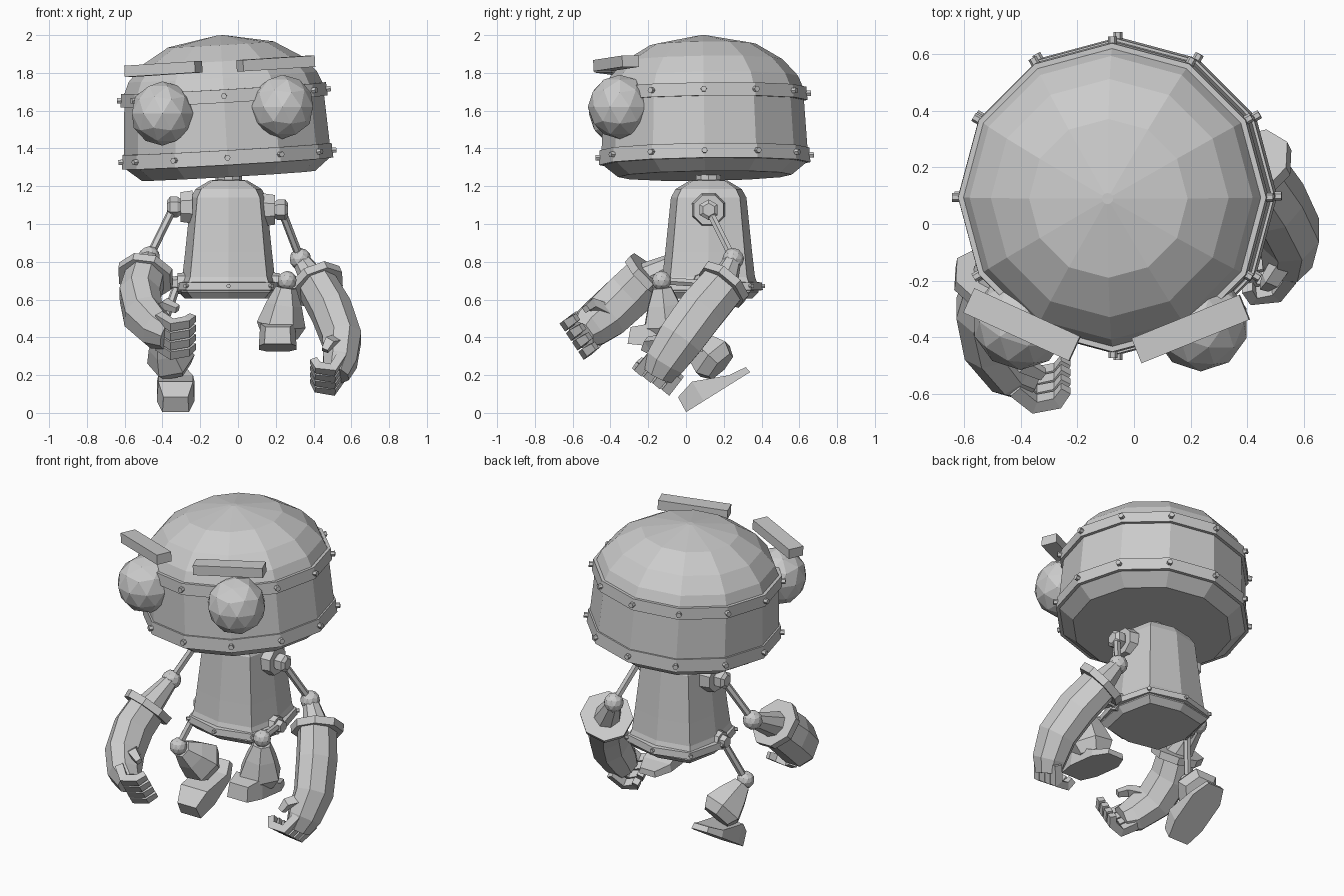
import bpy, bmesh, math
from mathutils import Vector, Matrix, Euler

if bpy.data.objects.get("Cube"):
    bpy.data.objects.remove(bpy.data.objects["Cube"])

GREY = (0.6, 0.6, 0.6, 1.0)
metal = bpy.data.materials.new("plain grey metal")
metal.use_nodes = True
metal.diffuse_color = GREY
metal.node_tree.nodes["Principled BSDF"].inputs["Base Color"].default_value = GREY


def finish(name, bm, matrix=None):
    """Turn a bmesh into a named, flat-shaded object."""
    if matrix is not None:
        bm.transform(matrix)
    bmesh.ops.recalc_face_normals(bm, faces=bm.faces)
    mesh = bpy.data.meshes.new(name)
    bm.to_mesh(mesh)
    bm.free()
    mesh.materials.append(metal)
    obj = bpy.data.objects.new(name, mesh)
    bpy.context.collection.objects.link(obj)
    return obj


def tube(name, points, radii, sides=8, axis=None, ref=(1, 0, 0), squash=1.0, turn=0.0,
         corner=1.0, matrix=None):
    """Loft rings along a path; squash scales them across ref, corner pushes out odd vertices."""
    pts = [Vector(p) for p in points]
    bm = bmesh.new()
    rings = []
    for i, (p, r) in enumerate(zip(pts, radii)):
        t = Vector(axis) if axis else pts[min(i + 1, len(pts) - 1)] - pts[max(i - 1, 0)]
        t.normalize()
        u = Vector(ref)
        u = (u - t * u.dot(t)).normalized()
        v = t.cross(u) * squash
        ring = []
        for k in range(sides):
            a = turn + math.tau * k / sides
            reach = r * (corner if k % 2 else 1)
            ring.append(bm.verts.new(p + reach * (u * math.cos(a) + v * math.sin(a))))
        rings.append(ring)
    for a, b in zip(rings, rings[1:]):
        for k in range(sides):
            n = (k + 1) % sides
            bm.faces.new((a[k], a[n], b[n], b[k]))
    bm.faces.new(rings[0][::-1])
    bm.faces.new(rings[-1])
    return finish(name, bm, matrix)


def lathe(name, profile, sides, matrix, corner=1.0):
    """Turn (radius, height) pairs around the vertical axis."""
    return tube(name, [(0, 0, z) for r, z in profile], [r for r, z in profile],
                sides, axis=(0, 0, 1), corner=corner, matrix=matrix)


def ball(name, centre, radius):
    bm = bmesh.new()
    bmesh.ops.create_icosphere(bm, subdivisions=2, radius=radius)
    return finish(name, bm, Matrix.Translation(centre))


def box(name, centre, size, rotation):
    bm = bmesh.new()
    bmesh.ops.create_cube(bm, size=1, matrix=Matrix.Diagonal((*size, 1)))
    rot = Euler([math.radians(a) for a in rotation]).to_matrix().to_4x4()
    return finish(name, bm, Matrix.Translation(centre) @ rot)


def studs(name, count, ring, z, size, matrix, corner=1.0):
    """A ring of small six-sided rivets in one object."""
    bm = bmesh.new()
    for k in range(count):
        reach = ring * (corner if k % 2 else 1)
        place = (Matrix.Rotation(math.tau * k / count, 4, 'Z')
                 @ Matrix.Translation((reach, 0, z)) @ Matrix.Rotation(math.pi / 2, 4, 'Y'))
        bmesh.ops.create_cone(bm, cap_ends=True, segments=6, radius1=size, radius2=size,
                              depth=size * 2, matrix=place)
    return finish(name, bm, matrix)


# Head: tilted drum with a faceted dome
head = (Matrix.Translation((-0.05, 0.1, 1.25)) @ Matrix.Rotation(math.radians(-3.3), 4, 'Y')
        @ Matrix.Rotation(math.radians(0.8), 4, 'X'))
lathe("head", [(0.46, 0.005), (0.54, 0.07), (0.545, 0.15), (0.53, 0.4), (0.525, 0.47),
               (0.5, 0.53), (0.42, 0.618), (0.28, 0.702), (0.02, 0.75)], 12, head)
for label, low, high, ring in (("lower", 0.07, 0.148, 0.56), ("upper", 0.4, 0.47, 0.549)):
    lathe(label + "_head_band", [(0.5, low), (ring, low), (ring - 0.005, high), (0.5, high)], 12, head)
    studs(label + "_head_rivets", 12, ring + 0.002, (low + high) / 2, 0.016, head)

# Eyes and brows
ball("right_eye", (-0.4, -0.345, 1.585), 0.17)
ball("left_eye", (0.235, -0.35, 1.62), 0.17)
box("right_brow", (-0.395, -0.355, 1.82), (0.41, 0.095, 0.06), (0, -3.3, -24.5))
box("left_brow", (0.2, -0.37, 1.85), (0.41, 0.095, 0.06), (0, -3.3, 22))

# Neck and bell-shaped body
body = Matrix.Translation((-0.05, 0.12, 0))
lathe("neck", [(0.07, 1.19), (0.07, 1.28)], 10, body)
lathe("body", [(0.23, 0.605), (0.265, 0.64), (0.26, 0.68), (0.245, 0.72), (0.23, 0.85),
               (0.2, 1.14), (0.175, 1.185), (0.1, 1.23), (0.06, 1.235)], 8, body, 1.17)
lathe("body_flange", [(0.24, 0.645), (0.287, 0.65), (0.282, 0.69), (0.24, 0.695)], 8, body, 1.11)
studs("body_rivets", 8, 0.285, 0.672, 0.012, body, 1.11)

# Arms: shoulder, rod, elbow, gauntlet, fingers
ARMS = {
    "left": dict(side=1, nut=(0.23, 0.12, 1.075), elbow=(0.33, 0.25, 0.815),
                 arm=[(0.415, 0.2, 0.68), (0.495, 0.08, 0.54), (0.55, -0.03, 0.39),
                      (0.54, -0.11, 0.27), (0.52, -0.145, 0.2)],
                 finger=[(0.55, -0.11, 0.25), (0.5, -0.17, 0.175), (0.42, -0.18, 0.19), (0.4, -0.15, 0.225)],
                 thumb=[(0.53, -0.12, 0.38), (0.48, -0.2, 0.37), (0.46, -0.22, 0.33)],
                 spread=(0, 0.82, -0.57)),
    "right": dict(side=-1, nut=(-0.34, 0.12, 1.09), elbow=(-0.47, 0.005, 0.825),
                  arm=[(-0.49, -0.2, 0.725), (-0.52, -0.3, 0.625), (-0.5, -0.42, 0.515),
                       (-0.43, -0.52, 0.44), (-0.37, -0.555, 0.41)],
                  finger=[(-0.42, -0.53, 0.435), (-0.35, -0.585, 0.39), (-0.27, -0.57, 0.405),
                          (-0.24, -0.53, 0.43)],
                  thumb=[(-0.43, -0.42, 0.54), (-0.38, -0.5, 0.575), (-0.32, -0.53, 0.55)],
                  spread=(0, 0.55, -0.83)),
}
for side, a in ARMS.items():
    nut, elbow, spread = Vector(a["nut"]), Vector(a["elbow"]), Vector(a["spread"])
    out = Vector((a["side"], 0, 0))
    tube(side + "_shoulder_plate", [nut - out * 0.1, nut - out * 0.035], [0.095, 0.085], 8,
         ref=(0, 0, 1), turn=math.pi / 8)
    tube(side + "_shoulder_nut", [nut - out * 0.04, nut - out * 0.02, nut + out * 0.02, nut + out * 0.035],
         [0.04, 0.055, 0.055, 0.035], 6, ref=(0, 0, 1))
    tube(side + "_upper_arm", [nut, elbow], [0.022, 0.022], 6)
    ball(side + "_elbow", elbow, 0.058)
    path = [Vector(p) for p in a["arm"]]
    aim = (path[1] - path[0]).normalized()
    tube(side + "_forearm", [elbow, path[0] + aim * 0.02], [0.045, 0.085], 8)
    tube(side + "_cuff", [path[0] - aim * 0.02, path[0] + aim * 0.025], [0.152, 0.148], 8,
         ref=spread, squash=1.02, turn=math.pi / 8)
    tube(side + "_gauntlet", path, [0.13, 0.137, 0.133, 0.115, 0.085], 8,
         ref=spread, squash=0.84, turn=math.pi / 8)
    for k in range(4):
        shift = spread * (k - 1.5) * 0.06
        tube(f"{side}_finger_{k + 1}", [Vector(p) + shift for p in a["finger"]],
             [0.034, 0.036, 0.034, 0.028], 4, ref=spread, turn=math.pi / 4)
    tube(side + "_thumb", a["thumb"], [0.04, 0.036, 0.024], 4, ref=spread, turn=math.pi / 4)


def foot(name, centre, pitch):
    """Eight-sided sole, thick at the toe and thin at the heel."""
    half = [(0.07, -0.2, 0.09), (0.1, -0.09, 0.12), (0.1, 0.1, 0.045), (0.055, 0.2, 0.035)]
    outline = half + [(-x, y, h) for x, y, h in reversed(half)]
    bm = bmesh.new()
    sole = [bm.verts.new((x, y, 0)) for x, y, h in outline]
    top = [bm.verts.new((x * 0.92, y * 0.97, h)) for x, y, h in outline]
    bm.faces.new(sole[::-1])
    for i in range(8):
        n = (i + 1) % 8
        bm.faces.new((sole[i], sole[n], top[n], top[i]))
    for i in range(3):
        bm.faces.new((top[i], top[i + 1], top[6 - i], top[7 - i]))
    finish(name, bm, Matrix.Translation(centre) @ Matrix.Rotation(math.radians(pitch), 4, 'X'))


# Legs: hip, rod, knee, flared shin, foot
LEGS = {
    "left": (1, (0.22, 0.09, 0.685), (0.26, -0.13, 0.70), (0.22, -0.1, 0.4), (0.21, -0.11, 0.345), -6),
    "right": (-1, (-0.32, 0.09, 0.685), (-0.41, -0.01, 0.425), (-0.34, 0.185, 0.245), (-0.33, 0.17, 0.11), 32),
}
for side, (sign, hip, knee, ankle, sole, pitch) in LEGS.items():
    hip, knee, ankle = Vector(hip), Vector(knee), Vector(ankle)
    out = Vector((sign, 0, 0))
    tube(side + "_hip_plate", [hip - out * 0.06, hip], [0.06, 0.055], 8, ref=(0, 0, 1))
    tube(side + "_hip_nut", [hip - out * 0.01, hip + out * 0.035], [0.042, 0.035], 6, ref=(0, 0, 1))
    tube(side + "_thigh", [hip, knee], [0.022, 0.022], 6)
    ball(side + "_knee", knee, 0.052)
    tube(side + "_shin", [knee.lerp(ankle, f) for f in (0.12, 0.42, 0.78, 1)],
         [0.055, 0.095, 0.13, 0.095], 6)
    foot(side + "_foot", sole, pitch)
